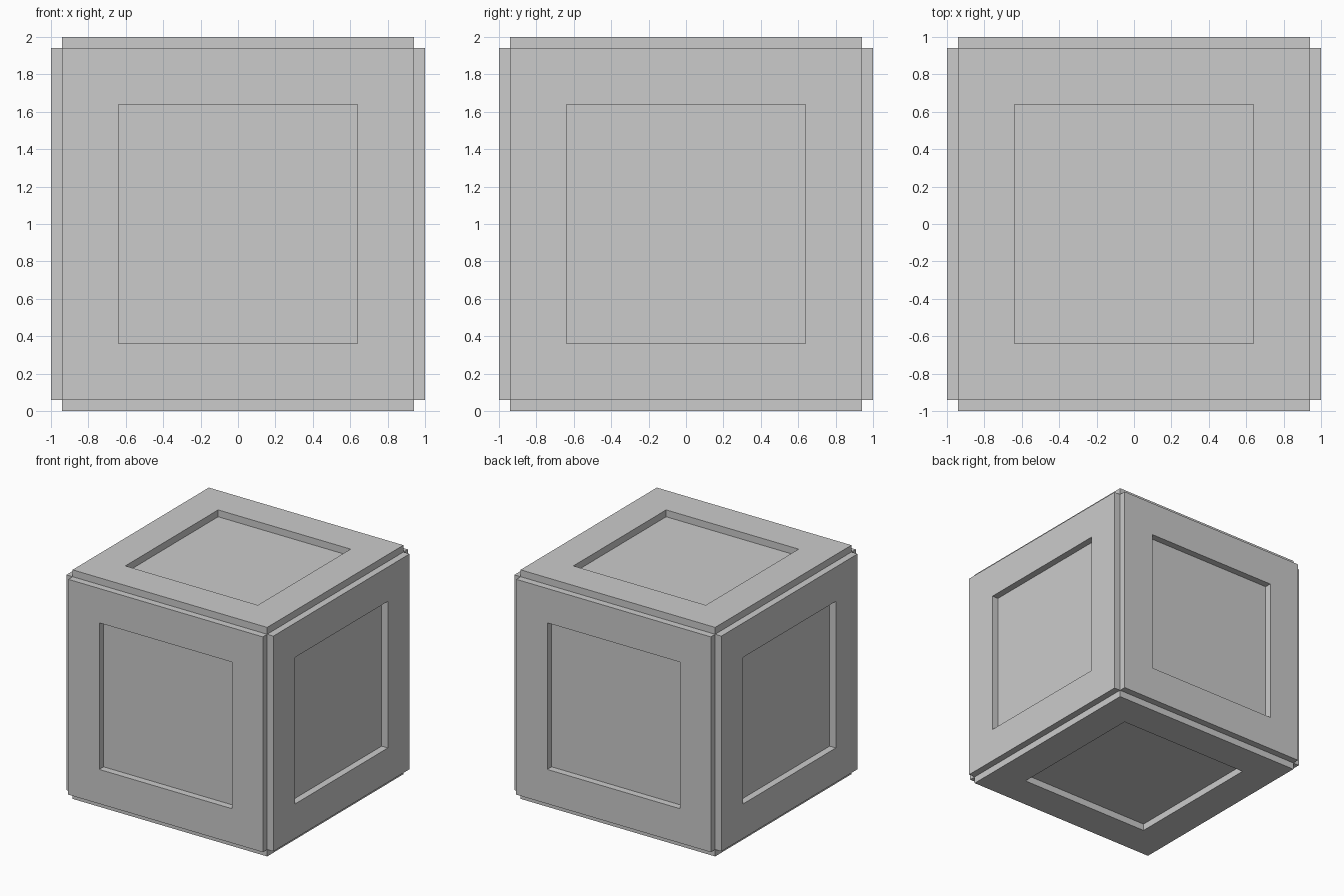
import bpy
import bmesh
from mathutils import Matrix

if "Cube" in bpy.data.objects:
    bpy.data.objects.remove(bpy.data.objects["Cube"])

CORE = 1.88      # width of the inner cube
RIM = 0.30       # width of each raised frame
RAISE = 0.06     # height of the frames above the core

# core cube
bm = bmesh.new()
bmesh.ops.create_cube(bm, size=CORE, matrix=Matrix.Translation((0, 0, 1)))
bm.normal_update()

# outline a square panel on every side
rims = bmesh.ops.inset_individual(bm, faces=list(bm.faces), thickness=RIM,
                                  use_even_offset=True)["faces"]
bm.normal_update()

# gather the rim faces per side, then raise each frame straight out
frames = {}
for face in rims:
    side = tuple(round(c) for c in face.normal)
    frames.setdefault(side, []).append(face)

for side, faces in frames.items():
    result = bmesh.ops.extrude_face_region(bm, geom=faces)
    verts = [g for g in result["geom"] if isinstance(g, bmesh.types.BMVert)]
    bmesh.ops.translate(bm, verts=verts, vec=[c * RAISE for c in side])
    # remove the hidden faces left under the frame
    bmesh.ops.delete(bm, geom=[f for f in faces if f.is_valid], context="FACES_ONLY")

bmesh.ops.recalc_face_normals(bm, faces=bm.faces)

mesh = bpy.data.meshes.new("panelled_crate")
bm.to_mesh(mesh)
bm.free()
crate = bpy.data.objects.new("panelled_crate", mesh)
bpy.context.collection.objects.link(crate)
